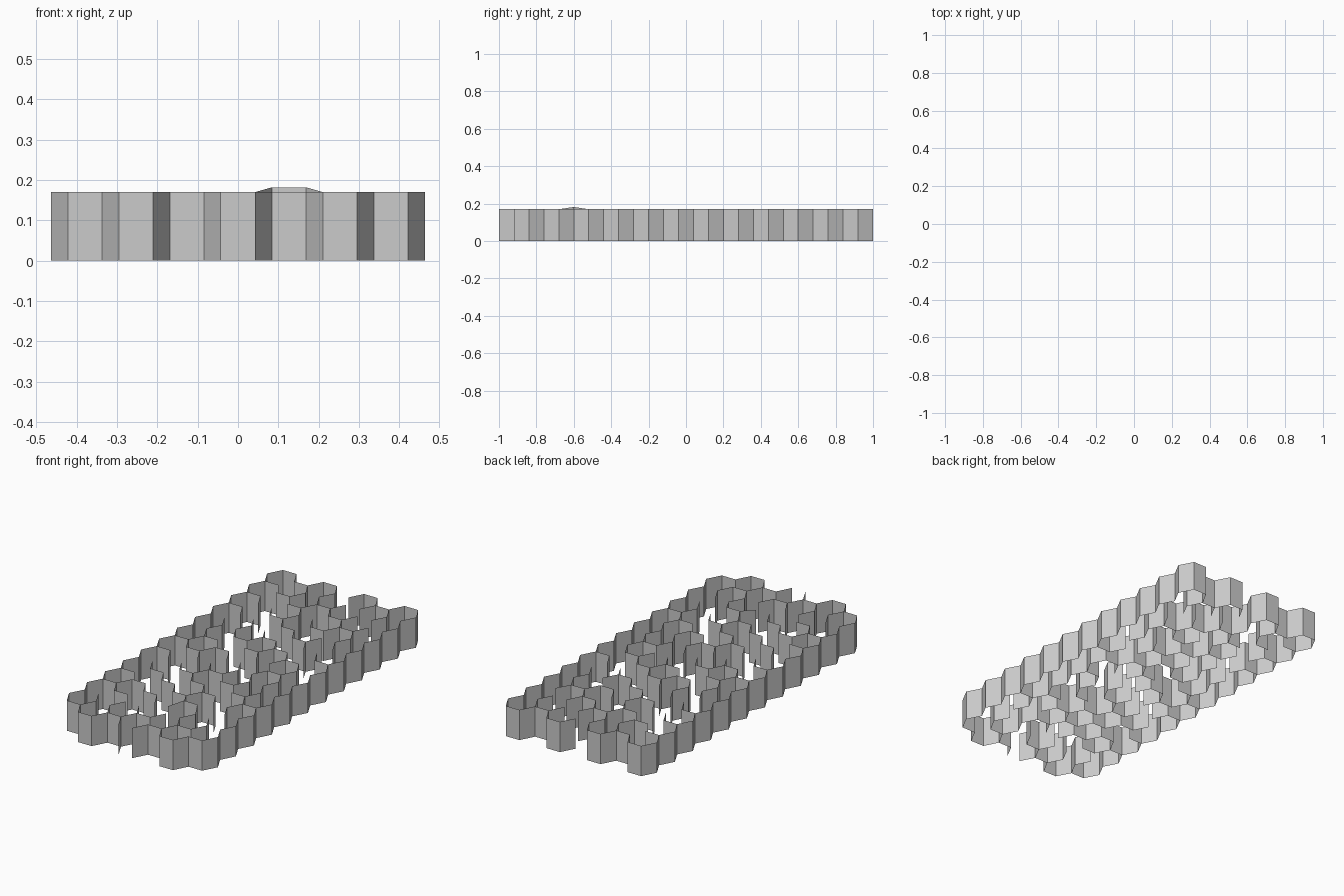
import bpy, bmesh, random

if "Cube" in bpy.data.objects:
    bpy.data.objects.remove(bpy.data.objects["Cube"])

random.seed(4)
S = 2 / 22 * 0.926          # hexagon side along x
H = 0.08                    # half depth of a hexagon
COLS, ROWS, TOP = 7, 12, 0.17


def corners(c, k):
    """Corner grid points of a cell, in half-side / half-depth units."""
    x, y = 3 * (c - 3), 2 * k + (c % 2 == 0)
    return [(x - 1, y), (x + 1, y), (x + 2, y + 1), (x + 1, y + 2), (x - 1, y + 2), (x - 2, y + 1)]


# every hexagon edge with the cells it borders
edges = {}
for c in range(COLS):
    for k in range(ROWS):
        p = corners(c, k)
        for i in range(6):
            edges.setdefault(tuple(sorted((p[i], p[(i + 1) % 6]))), []).append((c, k))
between = {frozenset(v): e for e, v in edges.items() if len(v) == 2}

# known passages first, then a random spanning tree through all cells
paths = [
    [(0, 10), (1, 10), (1, 9), (2, 8)],
    [(1, 8), (1, 7), (2, 6), (3, 6), (3, 5)],
    [(0, 5), (1, 5), (1, 4), (2, 3), (3, 3)],
    [(1, 5), (2, 4)],
    [(3, 8), (4, 7), (5, 7)],
    [(4, 2), (5, 2), (6, 1), (6, 0)],
]
keep = [frozenset(p) for p in (((4, 1), (4, 2)), ((4, 1), (5, 2)), ((3, 2), (4, 2)))]
order = [frozenset(q) for p in paths for q in zip(p, p[1:])]
rest = sorted((b for b in between if b not in keep), key=sorted)
random.shuffle(rest)
root = {(c, k): (c, k) for c in range(COLS) for k in range(ROWS)}


def find(a):
    while root[a] != a:
        a = root[a]
    return a


removed = set()
for pair in order + rest:
    a, b = (find(q) for q in pair)
    if a != b:
        root[a] = b
        removed.add(between[pair])

# entrance at the front, exit at the back, both in the middle column
p = corners(3, 0)
removed.add(tuple(sorted((p[0], p[1]))))
p = corners(3, ROWS - 1)
removed.add(tuple(sorted((p[3], p[4]))))

# thin upright wall panels, with one slightly raised edge
bm = bmesh.new()
raised = corners(4, 2)[:2]
posts = {}


def post(g):
    if g not in posts:
        x, y = g[0] * S / 2, g[1] * H - 1
        posts[g] = [bm.verts.new((x, y, z)) for z in (0, 0.182 if g in raised else TOP)]
    return posts[g]


for e in edges:
    if e not in removed:
        a, b = post(e[0]), post(e[1])
        bm.faces.new((a[0], b[0], b[1], a[1]))

mesh = bpy.data.meshes.new("maze_walls")
bm.to_mesh(mesh)
bm.free()
bpy.context.collection.objects.link(bpy.data.objects.new("maze_walls", mesh))
